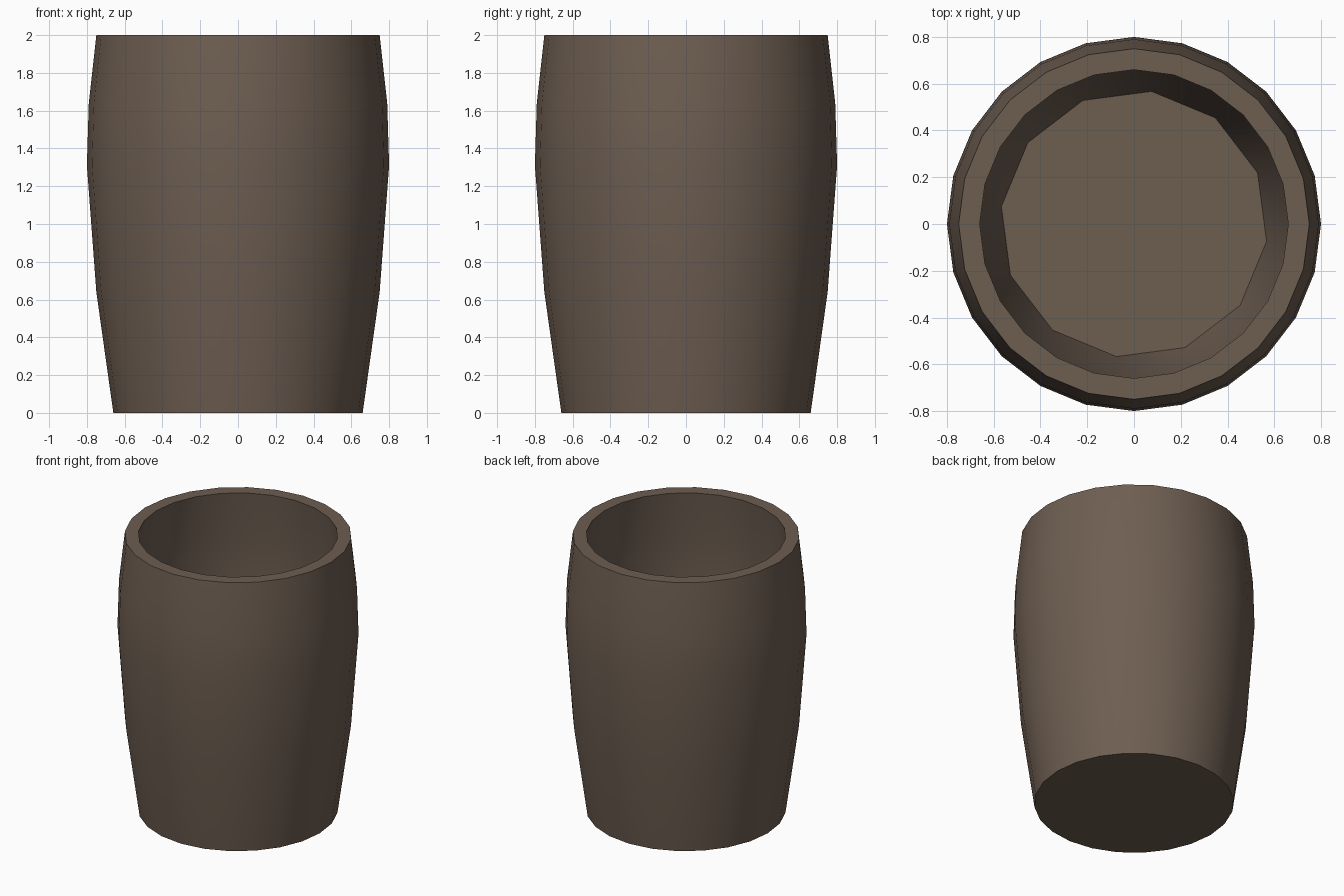
import bpy, bmesh, math

if "Cube" in bpy.data.objects:
    bpy.data.objects.remove(bpy.data.objects["Cube"])

SIDES = 24
# (radius, height) from the floor outside, over the rim, down the inside
OUTER = [(0.66, 0), (0.75, 0.64), (0.80, 1.31), (0.79, 1.64), (0.75, 2.0)]
INNER = [(0.66, 2.0), (0.70, 1.64), (0.71, 1.31), (0.66, 0.64)]

bm = bmesh.new()


def ring(r, z, n=SIDES, turn=0.0):
    return [bm.verts.new((r * math.cos(turn + math.tau * i / n),
                          r * math.sin(turn + math.tau * i / n), z)) for i in range(n)]


# Wall
rings = [ring(r, z) for r, z in OUTER + INNER]
for a, b in zip(rings, rings[1:]):
    for i in range(SIDES):
        j = (i + 1) % SIDES
        bm.faces.new((a[i], a[j], b[j], b[i]))

# Coarser twelve-sided inner floor
floor = ring(0.572, 0.10, 12, math.radians(-7.5))
last = rings[-1]
for k in range(12):
    a, m, b = last[2 * k - 1], last[2 * k], last[(2 * k + 1) % SIDES]
    p, q = floor[k], floor[(k + 1) % 12]
    bm.faces.new((a, m, p))
    bm.faces.new((m, b, q, p))
bm.faces.new(floor)
# Underside
bm.faces.new(rings[0][::-1])
bmesh.ops.recalc_face_normals(bm, faces=bm.faces)

mesh = bpy.data.meshes.new("cup")
bm.to_mesh(mesh)
bm.free()
cup = bpy.data.objects.new("cup", mesh)
bpy.context.collection.objects.link(cup)

brown = bpy.data.materials.new("dull brown")
brown.diffuse_color = (0.155, 0.112, 0.083, 1)
brown.use_nodes = True
brown.node_tree.nodes["Principled BSDF"].inputs["Base Color"].default_value = brown.diffuse_color
mesh.materials.append(brown)

# Smooth wall with sharp rim and base
bpy.context.view_layer.objects.active = cup
cup.select_set(True)
bpy.ops.object.shade_smooth_by_angle(angle=math.radians(35))
